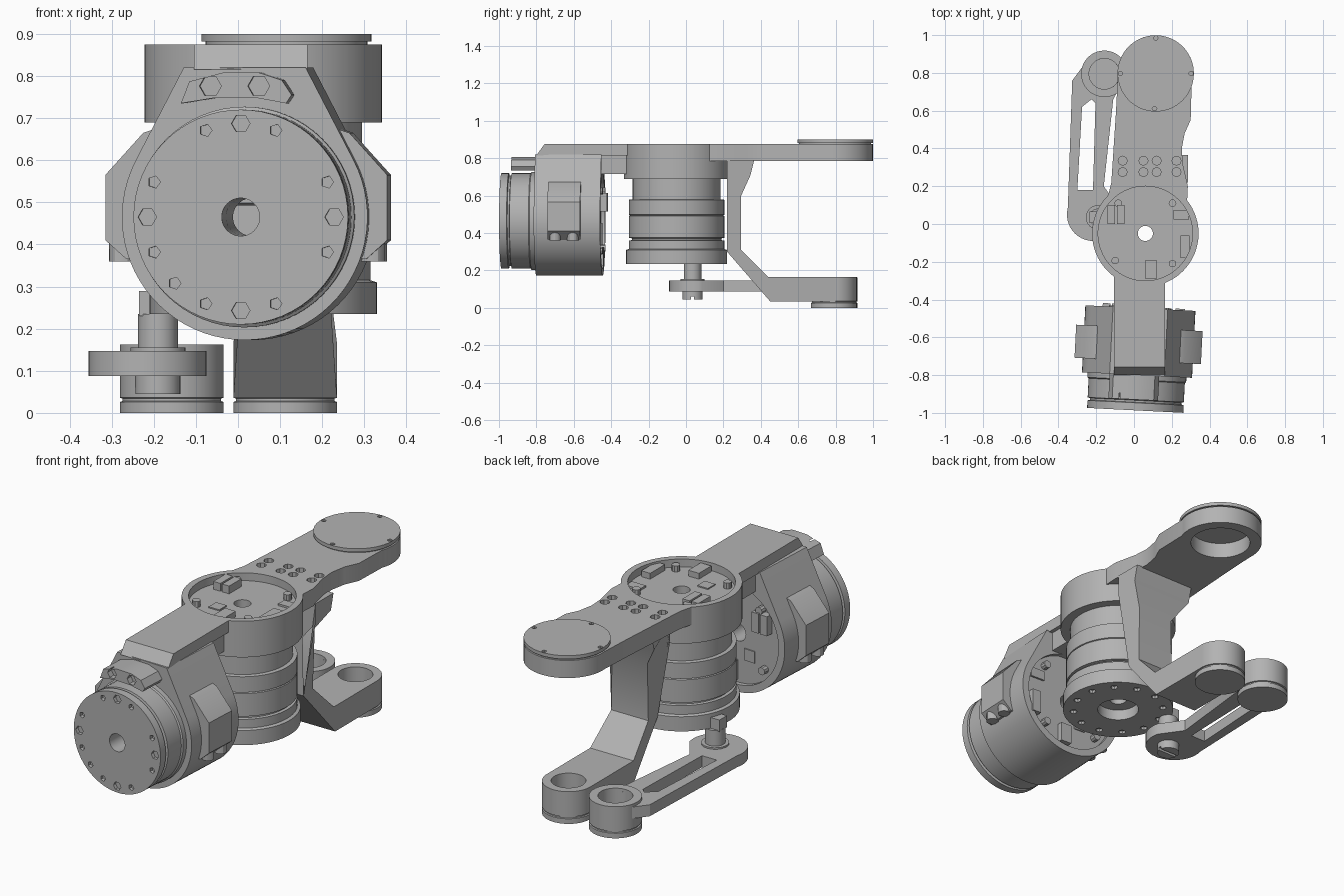
import bpy
import bmesh
from math import sin, cos, radians, tau
from mathutils import Matrix, Vector

if "Cube" in bpy.data.objects:
    bpy.data.objects.remove(bpy.data.objects["Cube"], do_unlink=True)

GREY = (0.45, 0.45, 0.45, 1)
grey = bpy.data.materials.new("machined grey")
grey.use_nodes = True
grey.diffuse_color = GREY
grey.node_tree.nodes["Principled BSDF"].inputs["Base Color"].default_value = GREY


# ---------- helpers ----------
def place(a, b, h, axis):
    """Map a 2D outline point and a height to space along the chosen axis."""
    return {"x": (h, a, b), "y": (a, h, b), "z": (a, b, h)}[axis]


def finish(bm, name):
    bmesh.ops.recalc_face_normals(bm, faces=bm.faces)
    mesh = bpy.data.meshes.new(name)
    bm.to_mesh(mesh)
    bm.free()
    mesh.materials.append(grey)
    obj = bpy.data.objects.new(name, mesh)
    bpy.context.scene.collection.objects.link(obj)
    return obj


def prism(name, outline, low, high, axis="z"):
    bm = bmesh.new()
    ends = [[bm.verts.new(place(a, b, h, axis)) for a, b in outline] for h in (low, high)]
    for end in ends:
        bm.faces.new(end)
    for i in range(len(outline)):
        bm.faces.new((ends[0][i - 1], ends[0][i], ends[1][i], ends[1][i - 1]))
    return finish(bm, name)


def arc(center, r, start, stop, count):
    angles = [radians(start + (stop - start) * i / count) for i in range(count + 1)]
    return [(center[0] + r * cos(t), center[1] + r * sin(t)) for t in angles]


def cyl(name, center, r, low, high, axis="z", sides=48):
    return prism(name, arc(center, r, 0, 360, sides)[:-1], low, high, axis)


def box(name, center, w, d, low, high, axis="z"):
    a, b = center
    corners = [(a + i * w / 2, b + j * d / 2) for i, j in ((-1, -1), (1, -1), (1, 1), (-1, 1))]
    return prism(name, corners, low, high, axis)


def lathe(name, profile, center, axis="z", sides=64):
    """Revolve (radius, height) points; profiles touching the axis stay open."""
    bm = bmesh.new()
    rings = []
    for k in range(sides):
        t = tau * k / sides
        rings.append([bm.verts.new(place(center[0] + r * cos(t), center[1] + r * sin(t), h, axis))
                      for r, h in profile])
    first = 1 if profile[0][0] == 0 else 0
    for k in range(sides):
        a, b = rings[k - 1], rings[k]
        for i in range(first, len(profile)):
            bm.faces.new((a[i - 1], a[i], b[i], b[i - 1]))
    bmesh.ops.remove_doubles(bm, verts=bm.verts, dist=1e-5)
    return finish(bm, name)


def cut(obj, cutters):
    for c in cutters:
        mod = obj.modifiers.new("cut", "BOOLEAN")
        mod.operation, mod.solver, mod.object = "DIFFERENCE", "EXACT", c
    graph = bpy.context.evaluated_depsgraph_get()
    graph.update()
    mesh = bpy.data.meshes.new_from_object(obj.evaluated_get(graph))
    obj.modifiers.clear()
    obj.data = mesh
    for c in cutters:
        bpy.data.objects.remove(c, do_unlink=True)
    return obj


def ring_points(center, r, angles):
    return [(center[0] + r * cos(radians(t)), center[1] + r * sin(radians(t))) for t in angles]


def board(name, center, base, axis):
    """Connectors, chips and posts standing on a circuit board."""
    parts = []
    for u, v, w, d, h in ((-.18, .1, .04, .1, .04), (-.13, .1, .04, .1, .04), (.19, .1, .08, .05, .01),
                          (.21, -.07, .05, .12, .03), (.03, -.19, .06, .1, .03), (-.07, -.1, .06, .06, .006)):
        parts.append(box(name + "_connector", (center[0] + u, center[1] + v), w, d, base - .005, base + h, axis))
    for p in ring_points(center, .215, (48, 132, 222, 312)):
        parts.append(cyl(name + "_post", p, .02, base - .005, base + .03, axis, 10))
    return parts


# ---------- top plate and upper motor housing ----------
HUB = (.06, -.05)
TIP = (.115, .797)
outline = [(-.15, .1), (.28, .1), (.285, .2), (.258, .32), (.253, .4), (.268, .48), (.3, .55)]
outline += arc(TIP, .202, -20, 185, 32) + [(-.095, .6), (-.12, .22)]
plate = prism("top_plate", outline, .785, .875)
recess = lambda: cyl("recess", HUB, .25, .835, .95, sides=64)
holes = [cyl("hole", (x, y), .024, .84, .9, sides=8)
         for x in (-.06, .05, .12, .225) for y in (.275, .335)]
cut(plate, holes + [cyl("well", TIP, .145, .7, .865), cyl("hub_space", HUB, .25, .7, .95, sides=64)])
lathe("hub_housing", [(.04, .835), (.25, .835), (.25, .875), (.282, .875), (.282, .69), (.04, .69)], HUB)
board("hub_board", HUB, .835, "z")

# cap over the plate tip, with small notches at the rim
lathe("cap_neck", [(0, .87), (.192, .87), (.192, .884), (0, .884)], TIP)
cap = lathe("tip_cap", [(0, .882), (.202, .882), (.202, .9), (0, .9)], TIP)
cut(cap, [cyl("notch", p, .012, .89, .95, sides=6) for p in ring_points(TIP, .187, (0, 90, 180, 268))])

# arm from the hub to the front bracket, chamfered at its end
arm = prism("front_arm", [(-.8, .815), (-.757, .875), (-.25, .875), (-.25, .815)], -.105, .165, "x")
cut(arm, [recess(), cyl("hub_space", HUB, .25, .7, .95, sides=64)])
box("arm_web", (.03, -.35), .23, .24, .715, .82)

# ---------- vertical motor ----------
motor = lathe("vertical_motor", [
    (.04, .7), (.235, .7), (.235, .58), (.255, .578), (.255, .498), (.248, .495), (.255, .492),
    (.255, .375), (.24, .372), (.24, .362), (.255, .36), (.255, .315), (.27, .31), (.27, .235),
    (.1, .235), (.1, .29), (.04, .29)], HUB)
cut(motor, [cyl("bolt_hole", p, .018, .2, .25, sides=8)
            for p in ring_points(HUB, .22, range(15, 375, 30))])

# ---------- front motor and its bracket (turned slightly as one group) ----------
AXIS = (.025, .465)
group = []
bracket = prism("front_bracket", [(-.12, .82)] + arc(AXIS, .292, 152.6, 387.4, 48) + [(.17, .82)],
                -.8, -.445, "y")
cut(bracket, [cyl("bore", AXIS, .045, -.9, -.4, "y", 24), cyl("recess", AXIS, .255, -.468, -.4, "y", 64)])
group.append(bracket)
group += board("bracket_board", AXIS, -.468, "y")

face = lathe("front_motor", [
    (.045, -.987), (.255, -.987), (.255, -.947), (.242, -.944), (.242, -.934), (.255, -.931),
    (.255, -.83), (.262, -.825), (.262, -.79), (.045, -.79)], AXIS, "y")
drills = [cyl("hole", p, .022, -1.1, -.97, "y", 6) for p in ring_points(AXIS, .222, range(0, 360, 90))]
drills += [cyl("hole", p, .015, -1.1, -.97, "y", 5)
           for p in ring_points(AXIS, .222, [q + s for q in range(0, 360, 90) for s in (-22, 22)] + [225])]
group.append(cut(face, drills))

# clamp tab with two screw sockets
tab = prism("clamp_tab", [(-.12, .735), (-.1, .787), (-.02, .808), (.065, .808), (.12, .79), (.143, .755),
                          (.13, .735), (.06, .748), (-.04, .748)], -.93, -.79, "y")
group.append(cut(tab, [cyl("socket", (x, .776), .026, -1, -.9, "y", 6) for x in (-.05, .065)]))

# side blocks with a pair of pegs each
for side, label in ((-1, "right"), (1, "left")):
    flank = [(.2, .68), (.245, .665), (.335, .565), (.335, .41), (.285, .365), (.2, .365)]
    group.append(prism(label + "_side_block", [(AXIS[0] + side * x, z) for x, z in flank], -.725, -.55, "y"))
    for y in (-.685, -.59):
        group.append(cyl(label + "_side_peg", (AXIS[0] + side * .298, y), .03, .36, .43, sides=12))

pivot = Matrix.Translation(Vector((.025, -.62, 0)))
turn = pivot @ Matrix.Rotation(radians(-2.9), 4, "Z") @ pivot.inverted()
for obj in group:
    obj.data.transform(turn)

# ---------- rear strut with its foot barrel ----------
FOOT = (.112, .79)
strut = prism("rear_strut", [(.22, .79), (.22, .69), (.22, .6), (.22, .3), (.45, .035), (.8, .035), (.8, .165),
                             (.44, .165), (.295, .31), (.295, .6), (.345, .71), (.365, .79)], -1, 1, "x")
for v in strut.data.vertices:
    z = v.co.z
    half = .173 if z > .65 else .1 if z > .5 else .105 if z > .2 else .123
    v.co.x = FOOT[0] + half * v.co.x


def foot(name, center, top, arm_part):
    """Open barrel on a solid base disc; the arm is cleared from its bore."""
    cut(arm_part, [cyl("bore", center, .081, .05, .4)])
    lathe(name, [(0, 0), (.123, 0), (.123, .026), (.117, .028), (.117, .034), (.123, .036),
                 (.123, top), (.081, top), (.081, .06), (0, .06)], center)


foot("strut_foot", FOOT, .165, strut)

# ---------- side link with slot, foot barrel and crank pin ----------
END = (-.157, .795)
outline = arc((-.215, .05), .14, 165, 375, 24)
outline += [(-.16, .2), (-.11, .66), (-.06, .76)] + arc(END, .118, 60, 130, 8) + [(-.327, .76)]
link = prism("side_link", outline, .088, .147)
cut(link, [prism("slot", [(-.3, .18), (-.217, .18), (-.204, .64), (-.225, .66), (-.275, .62)], 0, .3)])
foot("link_foot", END, .162, link)
PIN = (-.19, .035)
cyl("crank_pin", PIN, .047, .08, .235, sides=24)
box("crank_key", (-.21, .035), .05, .06, .23, .29)
cyl("pin_washer", PIN, .065, .14, .155, sides=24)
screw = cyl("pin_screw", PIN, .054, .045, .09, sides=24)
cut(screw, [box("driver_slot", PIN, .2, .015, 0, .06)])

# ---------- smooth shading with sharp edges kept ----------
bpy.ops.object.select_all(action="DESELECT")
for obj in bpy.context.scene.objects:
    if obj.type == "MESH" and grey.name in obj.data.materials:
        obj.select_set(True)
        bpy.context.view_layer.objects.active = obj
bpy.ops.object.shade_smooth_by_angle(angle=radians(30))
